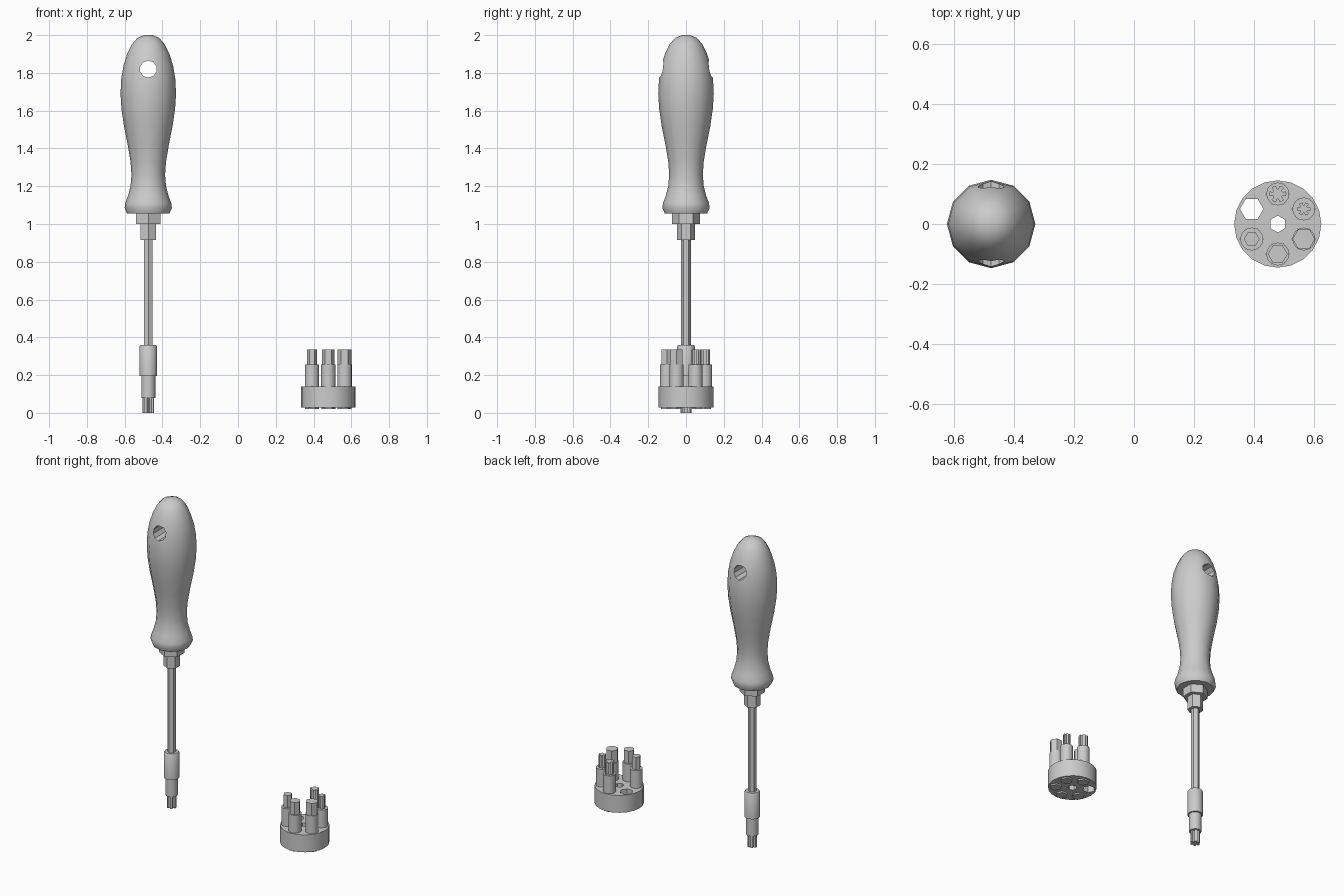
import bpy, bmesh
from math import sin, cos, pi, radians

if "Cube" in bpy.data.objects:
    bpy.data.objects.remove(bpy.data.objects["Cube"])

DRIVER_X, HOLDER_X = -0.475, 0.478


def finish(bm, name, angle=35):
    bmesh.ops.recalc_face_normals(bm, faces=bm.faces)
    me = bpy.data.meshes.new(name)
    bm.to_mesh(me)
    bm.free()
    ob = bpy.data.objects.new(name, me)
    bpy.context.collection.objects.link(ob)
    smooth(ob, angle)
    return ob


def smooth(ob, angle=35):
    bpy.ops.object.select_all(action='DESELECT')
    ob.select_set(True)
    bpy.context.view_layer.objects.active = ob
    bpy.ops.object.shade_smooth_by_angle(angle=radians(angle))


def ngon(r, n, turn=0.0):
    return [(r * cos(turn + 2 * pi * i / n), r * sin(turn + 2 * pi * i / n)) for i in range(n)]


def star(r):
    # six-lobed drive section
    pts = []
    for k in range(6):
        for deg, f in ((-16, 1), (0, 1.02), (16, 1), (22, .64), (30, .57), (38, .64)):
            a = radians(60 * k + deg)
            pts.append((r * f * cos(a), r * f * sin(a)))
    return pts


def loft(bm, rings, x=0.0, y=0.0):
    # rings: list of (z, section) sharing one point count; both ends capped
    loops = [[bm.verts.new((x + px, y + py, z)) for px, py in sec] for z, sec in rings]
    n = len(loops[0])
    for a, b in zip(loops, loops[1:]):
        for i in range(n):
            bm.faces.new((a[i], a[(i + 1) % n], b[(i + 1) % n], b[i]))
    bm.faces.new(loops[0][::-1])
    bm.faces.new(loops[-1])


def prism(bm, section, z0, z1, x=0.0, y=0.0):
    loft(bm, [(z0, section), (z1, section)], x, y)


def cut(ob, cutter):
    cutter.hide_render = True
    mod = ob.modifiers.new("holes", 'BOOLEAN')
    mod.operation = 'DIFFERENCE'
    mod.solver = 'EXACT'
    mod.object = cutter
    bpy.ops.object.select_all(action='DESELECT')
    ob.select_set(True)
    bpy.context.view_layer.objects.active = ob
    bpy.ops.object.modifier_apply(modifier=mod.name)
    bpy.data.objects.remove(cutter, do_unlink=True)
    smooth(ob)


# Handle: 12-sided turned grip with a hanging hole
profile = [(1.055, .112), (1.085, .125), (1.11, .122), (1.15, .107), (1.2, .094), (1.26, .089),
           (1.33, .094), (1.42, .109), (1.52, .129), (1.61, .142), (1.69, .147), (1.77, .143),
           (1.84, .131), (1.9, .112), (1.95, .088), (1.985, .058), (2.0, .022)]
bm = bmesh.new()
loft(bm, [(z, ngon(r, 12)) for z, r in profile], DRIVER_X)
handle = finish(bm, "handle", 50)
bpy.ops.mesh.primitive_cylinder_add(vertices=10, radius=.045, depth=.6,
                                    location=(DRIVER_X, 0, 1.82), rotation=(pi / 2, 0, 0))
cut(handle, bpy.context.object)

# Stepped hexagonal collar and shaft
for name, r, z0, z1 in (("collar", .074, 1.0, 1.06), ("ferrule", .048, .915, 1.0),
                        ("shaft", .026, .34, .92)):
    bm = bmesh.new()
    prism(bm, ngon(r, 6, pi / 2), z0, z1, DRIVER_X)
    finish(bm, name)

# Bit socket sleeve
bm = bmesh.new()
loft(bm, [(z, ngon(r, 16)) for z, r in ((.195, .047), (.35, .047), (.36, .041))], DRIVER_X)
finish(bm, "bit_socket")

# Bit fitted in the driver, pointing down
bm = bmesh.new()
prism(bm, ngon(.037, 16), .08, .2, DRIVER_X)
prism(bm, star(.029), 0, .08, DRIVER_X)
finish(bm, "fitted_bit")

# Bit holder disc with shaft hole and six hex pockets
spots = {a: (HOLDER_X + .1 * cos(radians(a)), .1 * sin(radians(a))) for a in range(30, 390, 60)}
bm = bmesh.new()
prism(bm, ngon(.145, 20), .028, .14, HOLDER_X)
holder = finish(bm, "bit_holder")
bm = bmesh.new()
prism(bm, ngon(.028, 6, pi / 2), -.1, .3, HOLDER_X)
for x, y in spots.values():
    prism(bm, ngon(.039, 6), -.1, .3, x, y)
cut(holder, finish(bm, "pocket_cutter"))

# Spare bits; the pocket at 150 degrees stays empty
tips = {30: star(.022), 90: star(.028), 210: ngon(.026, 6), 270: ngon(.033, 6), 330: ngon(.0375, 6)}
for a, tip in tips.items():
    x, y = spots[a]
    bm = bmesh.new()
    prism(bm, ngon(.037, 6), .02, .14, x, y)
    prism(bm, ngon(.038, 16), .14, .255, x, y)
    prism(bm, tip, .255, .335, x, y)
    finish(bm, "spare_bit_%d" % a)
